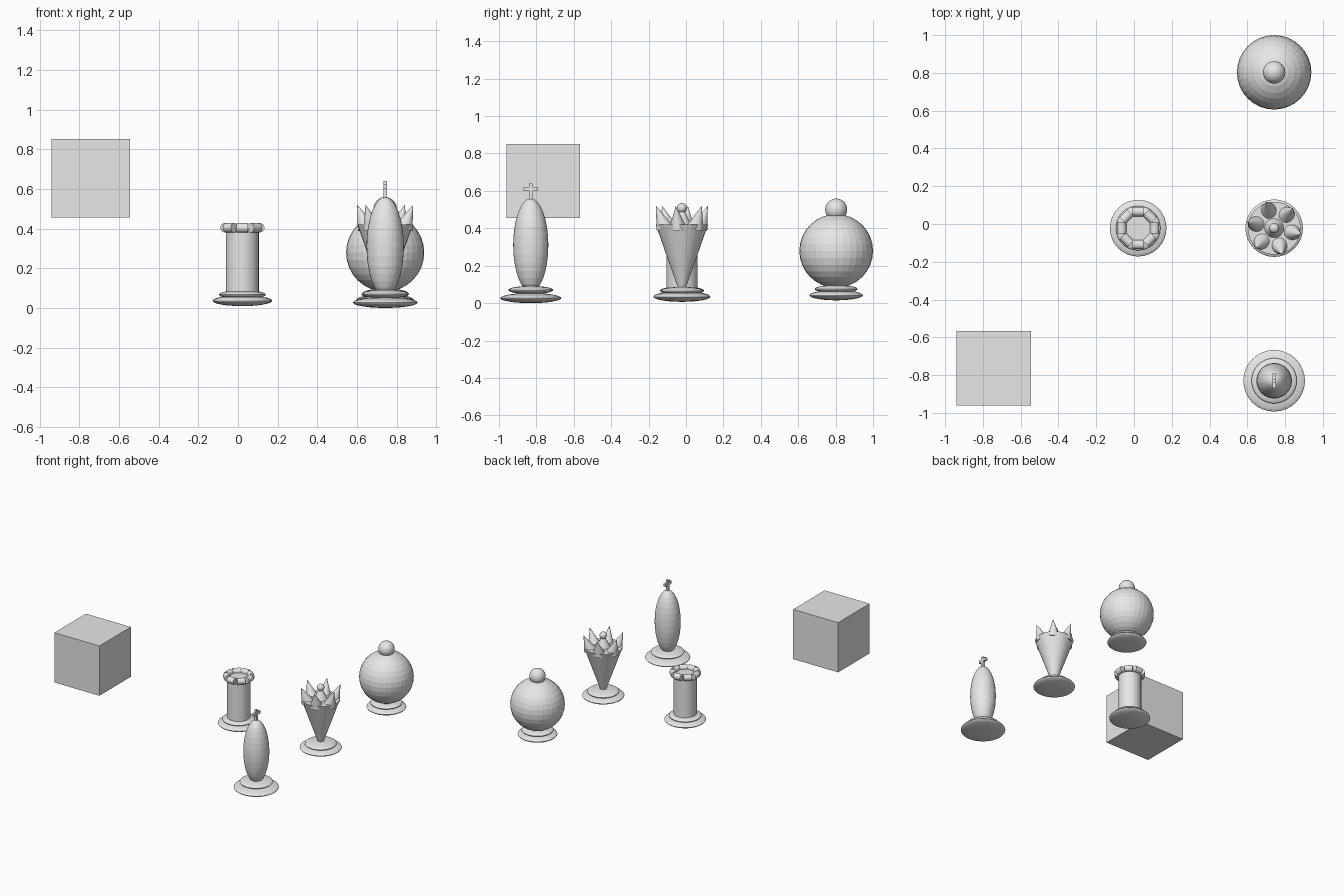
import bpy, math
from mathutils import Vector

if "Cube" in bpy.data.objects:
    bpy.data.objects.remove(bpy.data.objects["Cube"])

grey = bpy.data.materials.new("plain grey")
grey.diffuse_color = (0.8, 0.8, 0.8, 1)
grey.use_nodes = True
grey.node_tree.nodes["Principled BSDF"].inputs["Base Color"].default_value = grey.diffuse_color


def finish(name):
    ob = bpy.context.object
    ob.name = name
    ob.data.materials.append(grey)
    return ob


def ellipsoid(name, loc, r, h):
    bpy.ops.mesh.primitive_uv_sphere_add(segments=32, ring_count=16, location=loc)
    ob = finish(name)
    ob.scale = (r, r, h)
    return ob


def cone(name, start, end, r1, r2, sides=32):
    """Round part running from start to end."""
    a, b = Vector(start), Vector(end)
    bpy.ops.mesh.primitive_cone_add(vertices=sides, radius1=r1, radius2=r2,
                                    depth=(b - a).length, location=(a + b) / 2)
    ob = finish(name)
    ob.rotation_euler = (b - a).to_track_quat('Z', 'Y').to_euler()
    return ob


def box(name, loc, size):
    bpy.ops.mesh.primitive_cube_add(size=1, location=loc)
    ob = finish(name)
    ob.scale = size
    return ob


def stand(name, x, y, r1, z1, r2, z2):
    """Two stacked flattened discs."""
    ellipsoid(name + "_base", (x, y, z1), r1, 0.027)
    ellipsoid(name + "_base_ring", (x, y, z2), r2, 0.022)


# Floating cube
box("cube", (-0.743, -0.763, 0.653), (0.395, 0.395, 0.395))

# Rook: column with a ring of short rounded battlements
x, y = 0.022, -0.022
stand("rook", x, y, 0.15, 0.036, 0.118, 0.067)
cone("rook_column", (x, y, 0.05), (x, y, 0.40), 0.083, 0.083)
for i in range(8):
    a = i * math.pi / 4
    out = Vector((math.cos(a), math.sin(a), 0))
    side = Vector((-out.y, out.x, 0)) * 0.029
    c = Vector((x, y, 0.404)) + out * 0.087
    cone("rook_battlement", c - side, c + side, 0.024, 0.024)

# Queen: flared cone with six leaning spikes and a central knob
x, y = 0.742, -0.022
stand("queen", x, y, 0.152, 0.034, 0.115, 0.065)
cone("queen_body", (x, y, 0.02), (x, y, 0.42), 0, 0.14)
for i in range(6):
    a = math.radians(47 + 60 * i)
    ca, sa = math.cos(a), math.sin(a)
    cone("queen_spike", (x + 0.098 * ca, y + 0.098 * sa, 0.405),
         (x + 0.145 * ca, y + 0.145 * sa, 0.52), 0.045, 0)
cone("queen_knob_stem", (x, y, 0.415), (x, y, 0.52), 0.053, 0)
ellipsoid("queen_knob", (x, y, 0.508), 0.027, 0.027)

# King: tall ellipsoid topped by a cross
x, y = 0.742, -0.83
stand("king", x, y, 0.163, 0.027, 0.12, 0.07)
ellipsoid("king_body", (x, y, 0.31), 0.094, 0.25)
box("king_cross_post", (x, y, 0.59), (0.018, 0.02, 0.10))
box("king_cross_arm", (x, y, 0.61), (0.018, 0.075, 0.022))

# Pawn: big ball with a small ball on top
x, y = 0.742, 0.803
stand("pawn", x, y, 0.143, 0.042, 0.115, 0.075)
ellipsoid("pawn_body", (x, y, 0.279), 0.197, 0.197)
ellipsoid("pawn_head", (x, y, 0.50), 0.059, 0.059)
